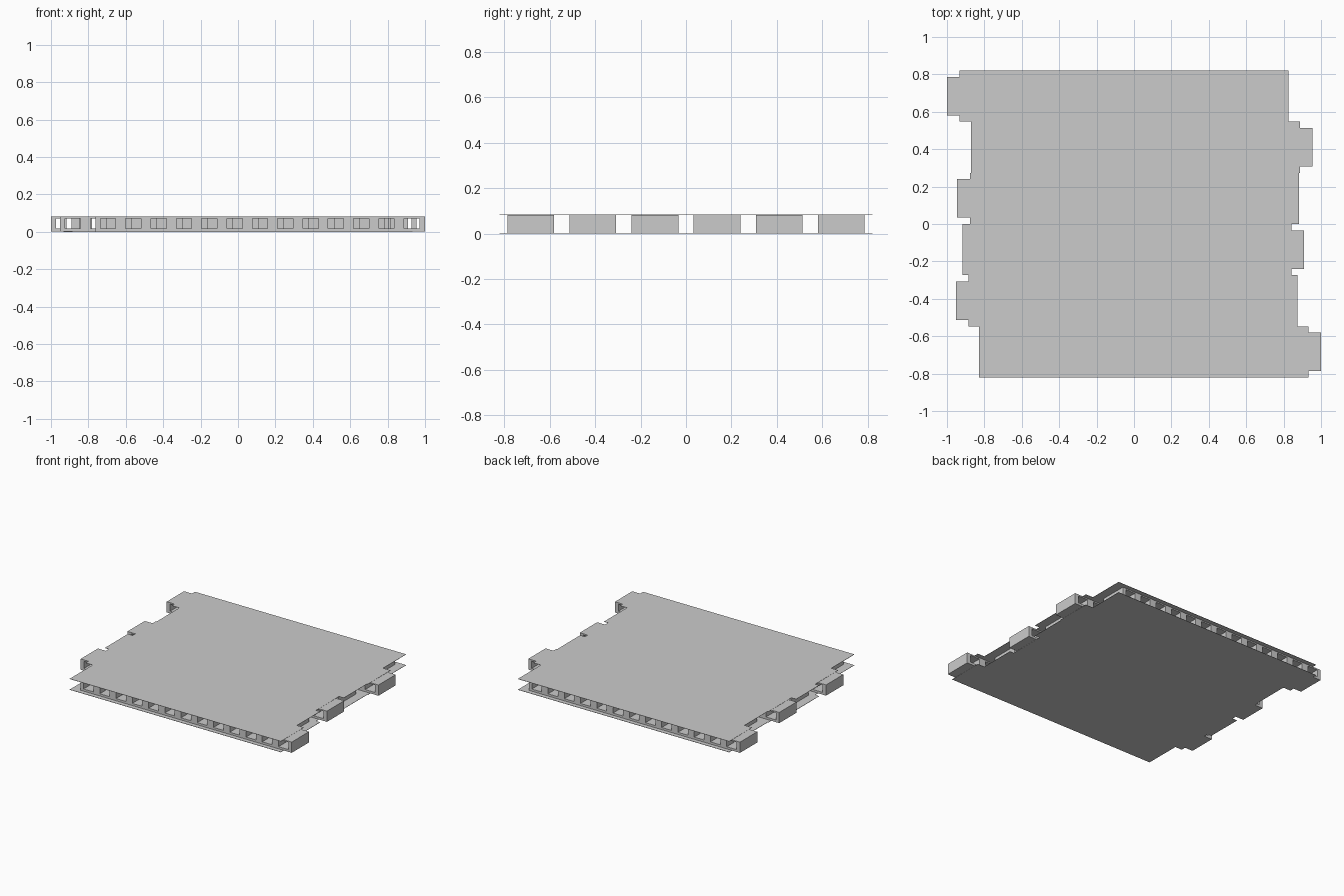
import bpy, bmesh

if "Cube" in bpy.data.objects:
    bpy.data.objects.remove(bpy.data.objects["Cube"])

PITCH_X, COUNT = 0.1354, 13
LENGTH = PITCH_X * COUNT
PITCH_Y, DEPTH, HEIGHT = 0.2737, 0.206, 0.083
SKIN = 0.002
# x centre of each row, front to back
CENTRES = [0.052, -0.005, -0.038, 0.002, 0.008, -0.054]


def finish(name, bm):
    bmesh.ops.recalc_face_normals(bm, faces=bm.faces)
    mesh = bpy.data.meshes.new(name)
    bm.to_mesh(mesh)
    bm.free()
    obj = bpy.data.objects.new(name, mesh)
    bpy.context.collection.objects.link(obj)
    return obj


def panel(name, x, y, z):
    bm = bmesh.new()
    bmesh.ops.create_cube(bm, size=1)
    for v in bm.verts:
        v.co = (x + v.co.x * LENGTH, y + v.co.y * PITCH_Y, z + v.co.z * SKIN)
    return finish(name, bm)


def hollow_row(name, x, y, flip):
    # Row of hollow blocks, each open through from front to back
    bm = bmesh.new()
    z0, z1 = SKIN / 2, HEIGHT - SKIN / 2
    for i in range(COUNT):
        a = i * PITCH_X - LENGTH / 2
        outer = [(a, z0), (a + PITCH_X, z0), (a + PITCH_X, z1), (a, z1)]
        inner = [(a + 0.025, 0.018), (a + 0.107, 0.018),
                 (a + 0.107, 0.072), (a + 0.025, 0.072)]
        rings = [[bm.verts.new((x + flip * px, y + flip * s * DEPTH / 2, pz))
                  for px, pz in loop]
                 for s in (-1, 1) for loop in (outer, inner)]
        fo, fi, bo, bi = rings
        for r, q in ((fo, fi), (fi, bi), (bi, bo), (bo, fo)):
            for k in range(4):
                n = (k + 1) % 4
                bm.faces.new((r[k], r[n], q[n], q[k]))
    return finish(name, bm)


# Rows alternate direction, the core sliding half a block past its skins
for i, cx in enumerate(CENTRES):
    cy = (i - 2.5) * PITCH_Y
    flip = 1 if i % 2 == 0 else -1
    hollow_row(f"core_row_{i + 1}", cx + flip * 0.067, cy, flip)
    panel(f"bottom_skin_{i + 1}", cx, cy, SKIN / 2)
    panel(f"top_skin_{i + 1}", cx, cy, HEIGHT - SKIN / 2)
